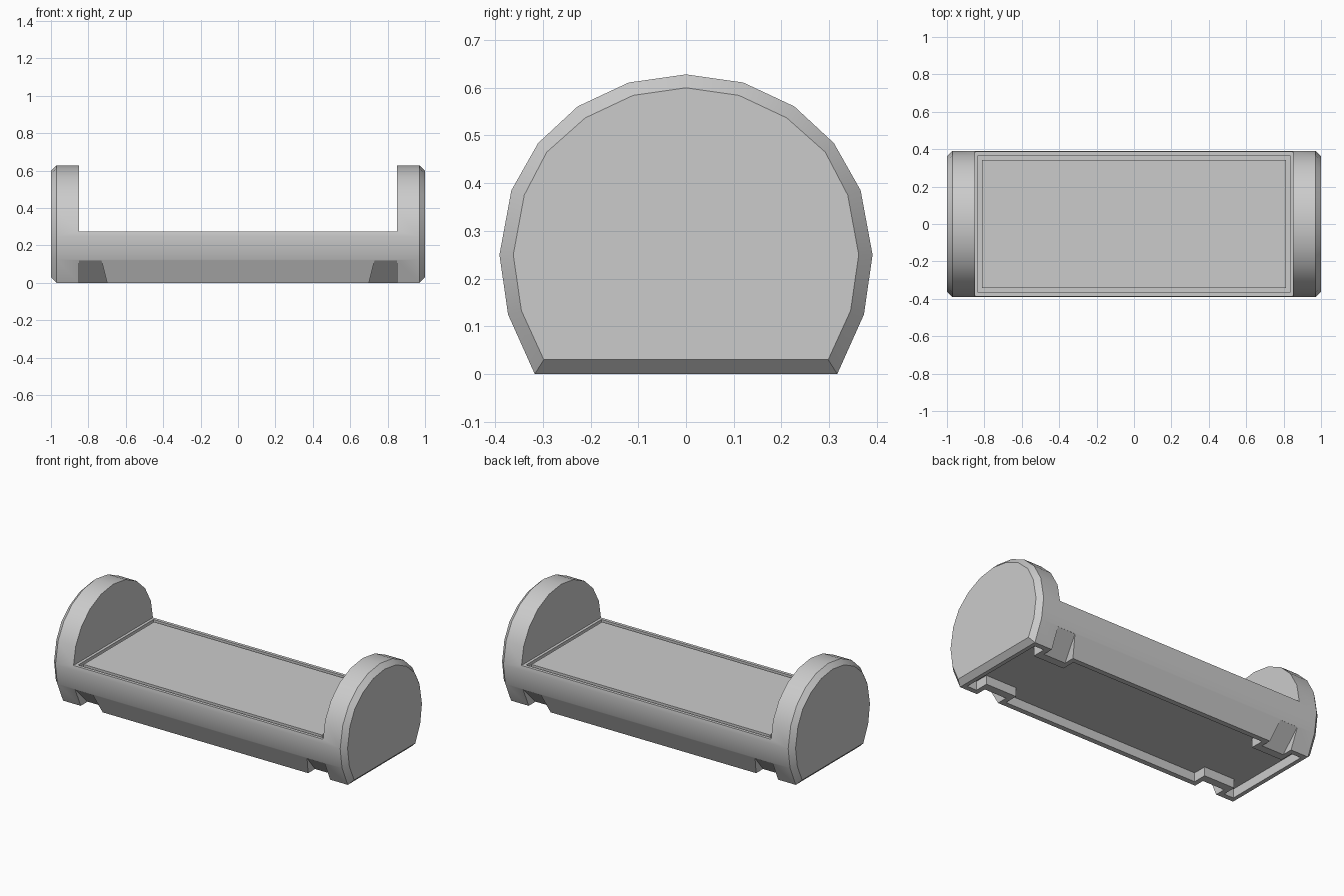
import bpy, bmesh

if "Cube" in bpy.data.objects:
    bpy.data.objects.remove(bpy.data.objects["Cube"])


def loft(name, rings):
    """Closed solid through equal-length rings of points, capped at both ends."""
    bm = bmesh.new()
    vs = [[bm.verts.new(p) for p in ring] for ring in rings]
    n = len(rings[0])
    for a, b in zip(vs, vs[1:]):
        for i in range(n):
            j = (i + 1) % n
            bm.faces.new((a[i], a[j], b[j], b[i]))
    bm.faces.new(vs[0])
    bm.faces.new(vs[-1])
    bmesh.ops.recalc_face_normals(bm, faces=bm.faces[:])
    me = bpy.data.meshes.new(name)
    bm.to_mesh(me)
    bm.free()
    ob = bpy.data.objects.new(name, me)
    bpy.context.collection.objects.link(ob)
    return ob


def box(name, x0, x1, y0, y1, z0, z1):
    return loft(name, [[(x0, y0, z), (x1, y0, z), (x1, y1, z), (x0, y1, z)]
                       for z in (z0, z1)])


def cut(target, cutter):
    mod = target.modifiers.new("cut", 'BOOLEAN')
    mod.operation = 'DIFFERENCE'
    mod.solver = 'EXACT'
    mod.object = cutter
    bpy.context.view_layer.objects.active = target
    bpy.ops.object.modifier_apply(modifier=mod.name)
    bpy.data.objects.remove(cutter, do_unlink=True)


def mirrored(half):
    """Half profile from bottom to top centre -> full loop."""
    return half + [(-y, z) for y, z in reversed(half[:-1])]


# Body: flat-bottomed round profile, chamfered at both ends
outer = mirrored([(.317, 0), (.373, .125), (.391, .25), (.366, .385),
                  (.31, .484), (.227, .561), (.12, .611), (0, .628)])
inner = mirrored([(.298, .03), (.345, .133), (.362, .25), (.339, .375),
                  (.292, .465), (.211, .537), (.111, .584), (0, .6)])
body = loft("cradle_body", [[(x, y, z) for y, z in prof] for x, prof in
                            ((-1, inner), (-.97, outer), (.97, outer), (1, inner))])

# Open space between the two end plates
cut(body, box("space_cutter", -.85, .85, -.6, .6, .275, .8))

# Recess in the deck, leaving a thin rim
cut(body, box("deck_cutter", -.833, .833, -.367, .367, .257, .4))

# Shallow hollow underneath, leaving pads behind the foot notches
hollow = box("hollow_cutter", -.945, .945, -.285, .285, -.05, .055)
for sx in (-1, 1):
    for sy in (-1, 1):
        xs, ys = sorted((.67 * sx, .88 * sx)), sorted((.2 * sy, .4 * sy))
        cut(hollow, box("pad_cutter", *xs, *ys, -.2, .2))
cut(body, hollow)

# Four slanted notches along the lower edges
for sx in (-1, 1):
    for sy in (-1, 1):
        section = [(.45, .12), (.37, .12), (.21, -.04), (.45, -.04)]
        cut(body, loft("notch_cutter", [
            [(sx * .85, sy * y, z) for y, z in section],
            [(sx * (.70 + .25 * z), sy * y, z) for y, z in section]]))

# Deck panel, separated from the rim by a narrow groove
panel = box("deck_panel", -.812, .812, -.343, .343, .25, .275)

# Smooth curved sides, crisp edges
bpy.ops.object.select_all(action='DESELECT')
body.select_set(True)
bpy.context.view_layer.objects.active = body
bpy.ops.object.shade_smooth_by_angle(angle=.5)
